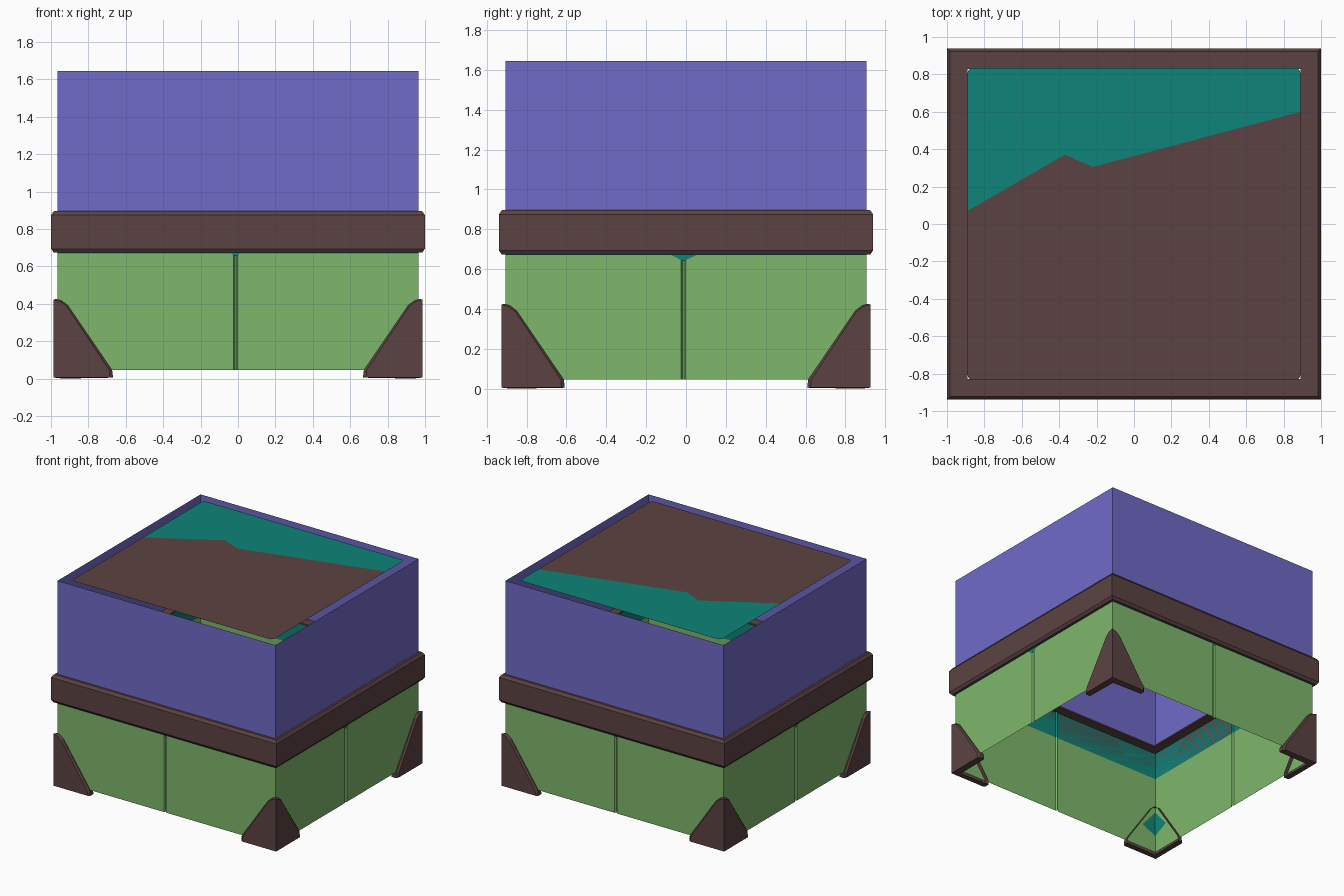
import bpy, bmesh, math

if "Cube" in bpy.data.objects:
    bpy.data.objects.remove(bpy.data.objects["Cube"])

X, Y = 0.965, 0.905            # half size of the crate walls


def mat(name, rgb):
    m = bpy.data.materials.new(name)
    m.diffuse_color = (*rgb, 1)
    m.use_nodes = True
    m.node_tree.nodes["Principled BSDF"].inputs["Base Color"].default_value = m.diffuse_color
    return m


GREEN = mat("leaf green", (0.208, 0.475, 0.147))
TEAL = mat("teal", (0.0044, 0.231, 0.188))
BROWN = mat("dark brown", (0.105, 0.055, 0.054))
PURPLE = mat("violet", (0.162, 0.145, 0.578))


def make(name, verts, faces, mats, rule=None, fix=True):
    me = bpy.data.meshes.new(name)
    me.from_pydata(verts, [], faces)
    for m in mats:
        me.materials.append(m)
    if fix:
        bm = bmesh.new()
        bm.from_mesh(me)
        bmesh.ops.recalc_face_normals(bm, faces=bm.faces)
        bm.to_mesh(me)
        bm.free()
    if rule:
        for p in me.polygons:
            p.material_index = rule(p.center)
    ob = bpy.data.objects.new(name, me)
    bpy.context.collection.objects.link(ob)
    return ob


def rect(o):
    return [(-X - o, -Y - o), (X + o, -Y - o), (X + o, Y + o), (-X - o, Y + o)]


def skin(loops, closed=False):
    """Quads between successive equal-length closed loops."""
    n = len(loops[0])
    verts = [v for lp in loops for v in lp]
    k = len(loops)
    faces = []
    for i in range(k if closed else k - 1):
        a, b = i * n, ((i + 1) % k) * n
        for j in range(n):
            faces.append((a + j, a + (j + 1) % n, b + (j + 1) % n, b + j))
    return verts, faces


# lower walls: open sheet with a narrow groove in the middle of each side
plan = []
for sx, sy, hx, hy in ((0, -1, 1, 0), (1, 0, 0, 1), (0, 1, -1, 0), (-1, 0, 0, -1)):
    half = X if hx else Y
    c = -0.013 * (hx + hy)
    for t, d in ((-half, 0), (c - 0.011, 0), (c - 0.004, 0.012), (c + 0.004, 0.012), (c + 0.011, 0)):
        plan.append((sx * (X - d) + hx * t, sy * (Y - d) + hy * t))
v, f = skin([[(x, y, z) for x, y in plan] for z in (0.045, 0.67, 0.886)])
make("lower_walls", v, f, [GREEN, TEAL], lambda c: int(c.z > 0.67))

# upper walls: thin open sheet
v, f = skin([[(x, y, z) for x, y in rect(0)] for z in (0.89, 1.645)])
make("upper_walls", v, f, [PURPLE])

# belt around the middle with an inward ledge at its top
profile = [(0.0, 0.674), (0.02, 0.674), (0.034, 0.694), (0.034, 0.875), (0.018, 0.897),
           (-0.075, 0.897), (-0.075, 0.885), (0.0, 0.885)]
v, f = skin([[(x, y, z) for x, y in rect(o)] for o, z in profile], closed=True)
make("belt", v, f, [BROWN])

# small teal marks under the belt in the middle of each side
for s in (-1, 1):
    make("side_mark", [(s * (X + 0.002), y, z) for y, z in ((-0.09, 0.678), (-0.015, 0.64), (0.07, 0.678))],
         [(0, 1, 2)], [TEAL])
    make("end_mark", [(x, s * (Y + 0.002), z) for x, z in ((-0.05, 0.678), (-0.015, 0.655), (0.03, 0.678))],
         [(0, 1, 2)], [TEAL])

# corner feet: outer shell wrapped round the corner, rim turned inward
ARM = [(0.28, 0.006), (0.277, 0.045), (0.05, 0.385), (0.02, 0.41)]
RIM = [(0.297, 0.005), (0.292, 0.045), (0.055, 0.392), (0.02, 0.418)]


def foot_loop(sx, sy, o, arm, top, low):
    a = [(sx * (X - t), sy * (Y + o), z) for t, z in arm]
    b = [(sx * (X + o), sy * (Y - t), z) for t, z in reversed(arm)]
    cx, cy = sx * (X + o), sy * (Y + o)
    return a + [(cx, cy, top)] + b + [(cx, cy, low)]


for sx in (-1, 1):
    for sy in (-1, 1):
        loops = [foot_loop(sx, sy, 0.021, ARM, 0.422, 0.006),
                 foot_loop(sx, sy, 0.008, RIM, 0.426, 0.004),
                 foot_loop(sx, sy, -0.03, RIM, 0.41, 0.0)]
        v, f = skin(loops)
        f += [(9, 0, 1, 2, 3, 4), (9, 4, 5, 6, 7, 8)]
        make("corner_foot", v, f, [BROWN])
        # teal patch inside the foot
        x, y = sx * (X - 0.004), sy * (Y - 0.004)
        make("foot_lining",
             [(x, y, 0.38), (x, y, 0.18), (x - sx * 0.12, y, 0.24), (x, y - sy * 0.12, 0.24)],
             [(0, 1, 2), (0, 1, 3)], [TEAL])

# top panel: rounded sheet in two colours with a jagged division
PX, PY, R, PZ = 0.89, 0.835, 0.03, 1.64


def corner(sx, sy, start):
    return [(sx * (PX - R) + R * math.cos(math.radians(start + 30 * i)),
             sy * (PY - R) + R * math.sin(math.radians(start + 30 * i)), PZ) for i in range(4)]


split = [(-PX, 0.07, PZ), (-0.37, 0.37, PZ), (-0.22, 0.305, PZ), (PX, 0.60, PZ)]
upper = split + corner(1, 1, 0) + corner(-1, 1, 90)
lower = split[::-1] + corner(-1, -1, 180) + corner(1, -1, 270)
make("top_panel_teal", upper, [tuple(range(len(upper)))], [TEAL], fix=False)
make("top_panel_brown", lower, [tuple(range(len(lower)))], [BROWN], fix=False)
